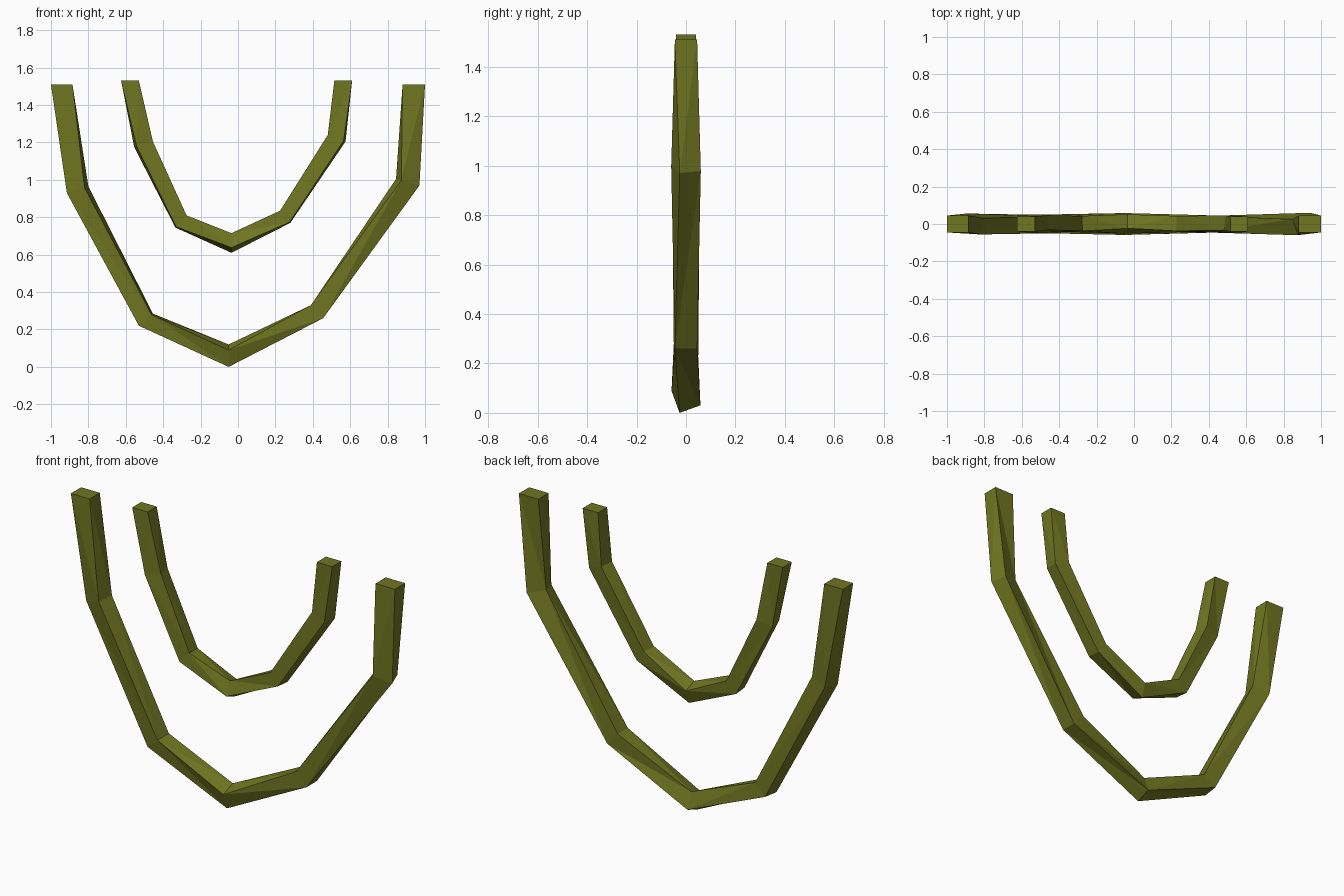
import bpy, bmesh
from math import sin, cos, radians
from mathutils import Vector

if "Cube" in bpy.data.objects:
    bpy.data.objects.remove(bpy.data.objects["Cube"])

olive = bpy.data.materials.new("olive")
olive.diffuse_color = (0.16, 0.18, 0.015, 1)
olive.use_nodes = True
olive.node_tree.nodes["Principled BSDF"].inputs["Base Color"].default_value = olive.diffuse_color


def strand(name, half_depth, joints):
    """Square-section strand; each joint is (outer x, outer z, inner x, inner z, twist)."""
    bm = bmesh.new()
    rings = []
    for ox, oz, ix, iz, deg in joints:
        outer, inner = Vector((ox, 0, oz)), Vector((ix, 0, iz))
        centre, across = (outer + inner) / 2, inner - outer
        t = radians(deg)
        # silhouette width stays as given after twisting
        w = (across.length / 2 - half_depth * abs(sin(t))) / cos(t)
        across.normalize()
        ring = []
        for a, b in ((-1, -1), (1, -1), (1, 1), (-1, 1)):
            a, b = a * w, b * half_depth
            p = centre + across * (a * cos(t) - b * sin(t))
            p.y = a * sin(t) + b * cos(t)
            ring.append(bm.verts.new(p))
        rings.append(ring)
    for r, s in zip(rings, rings[1:]):
        for i in range(4):
            j = (i + 1) % 4
            bm.faces.new((r[i], r[j], s[j], s[i]))
    bm.faces.new(rings[0])
    bm.faces.new(rings[-1])
    bmesh.ops.recalc_face_normals(bm, faces=bm.faces)
    bmesh.ops.triangulate(bm, faces=bm.faces)
    mesh = bpy.data.meshes.new(name)
    bm.to_mesh(mesh)
    bm.free()
    mesh.materials.append(olive)
    obj = bpy.data.objects.new(name, mesh)
    bpy.context.collection.objects.link(obj)


# Long outer hanging strand
strand("outer_strand", 0.045, [
    (-1.00, 1.51, -0.885, 1.51, 0),
    (-0.915, 0.93, -0.80, 0.965, -14),
    (-0.53, 0.22, -0.455, 0.285, -6),
    (-0.05, 0.00, -0.05, 0.12, -20),
    (0.455, 0.26, 0.39, 0.33, 0),
    (0.97, 0.97, 0.845, 1.005, -19),
    (1.00, 1.51, 0.88, 1.51, 0),
])

# Short inner hanging strand
strand("inner_strand", 0.04, [
    (-0.625, 1.53, -0.53, 1.53, 0),
    (-0.555, 1.175, -0.455, 1.205, 10),
    (-0.335, 0.745, -0.275, 0.81, 4),
    (-0.035, 0.61, -0.035, 0.715, 20),
    (0.28, 0.77, 0.225, 0.835, 4),
    (0.575, 1.205, 0.48, 1.24, 8),
    (0.61, 1.53, 0.515, 1.53, 0),
])
